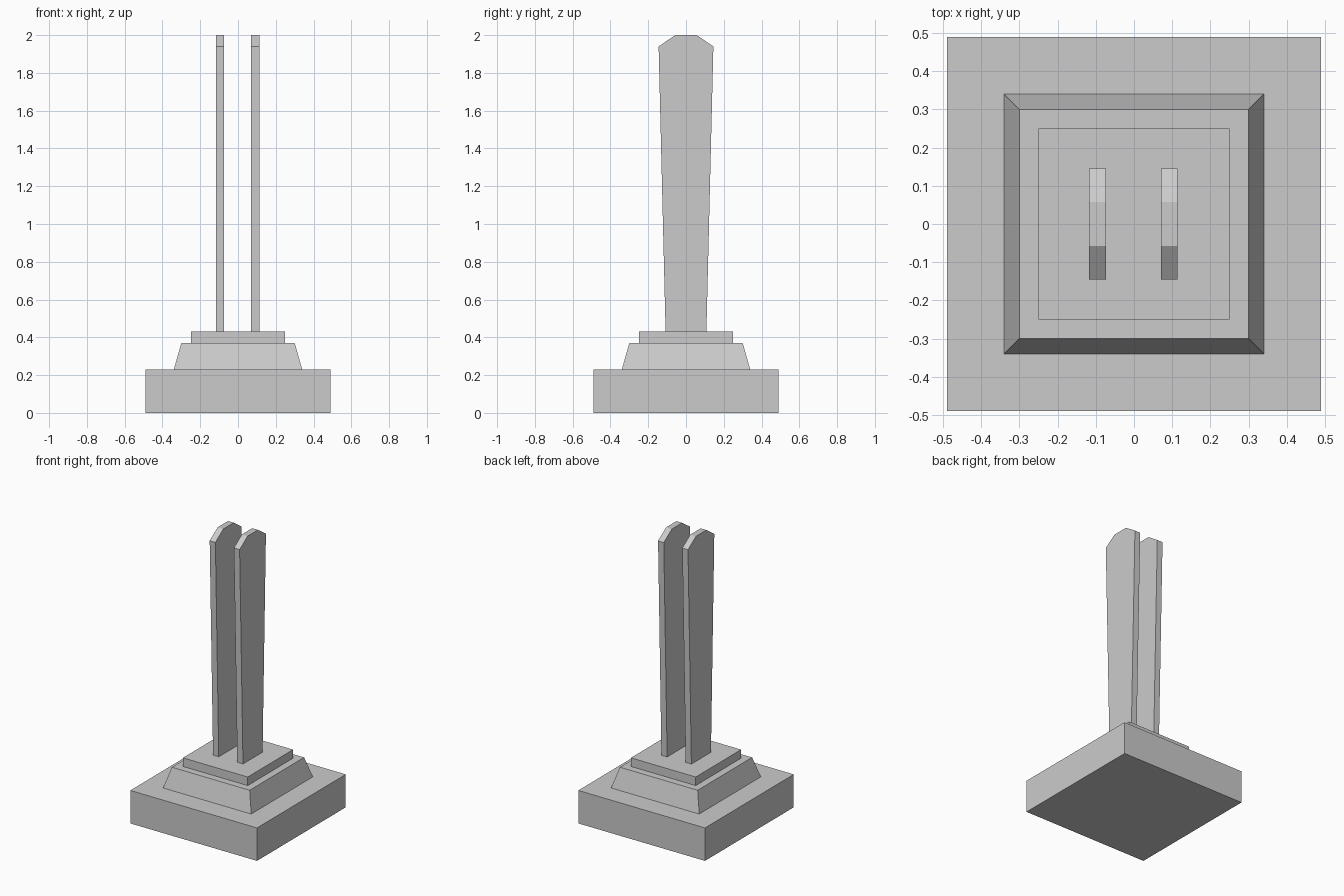
import bpy

if "Cube" in bpy.data.objects:
    bpy.data.objects.remove(bpy.data.objects["Cube"])


def add_mesh(name, verts, faces):
    mesh = bpy.data.meshes.new(name)
    mesh.from_pydata(verts, [], faces)
    mesh.update()
    obj = bpy.data.objects.new(name, mesh)
    bpy.context.collection.objects.link(obj)
    return obj


def prism(name, ring_a, ring_b):
    """Close two matching rings of points into a solid."""
    n = len(ring_a)
    sides = [(i, (i + 1) % n, n + (i + 1) % n, n + i) for i in range(n)]
    caps = [tuple(reversed(range(n))), tuple(range(n, 2 * n))]
    return add_mesh(name, ring_a + ring_b, sides + caps)


def square(half, z):
    return [(sx * half, sy * half, z) for sx, sy in ((-1, -1), (1, -1), (1, 1), (-1, 1))]


# Stepped pedestal: name, lower half width, upper half width, bottom, top
for name, low, high, z0, z1 in (
    ("base_block", 0.489, 0.489, 0.0, 0.23),
    ("sloped_plinth", 0.34, 0.30, 0.23, 0.37),
    ("top_step", 0.25, 0.25, 0.37, 0.43),
):
    prism(name, square(low, z0), square(high, z1))

# Twin upright slabs, widening upward with clipped top corners
half_profile = [(0.108, 0.43), (0.145, 1.94), (0.057, 2.0)]
profile = half_profile + [(-y, z) for y, z in reversed(half_profile)]
for name, x0, x1 in (("left_slab", -0.117, -0.073), ("right_slab", 0.07, 0.114)):
    prism(name, [(x0, y, z) for y, z in profile], [(x1, y, z) for y, z in profile])
